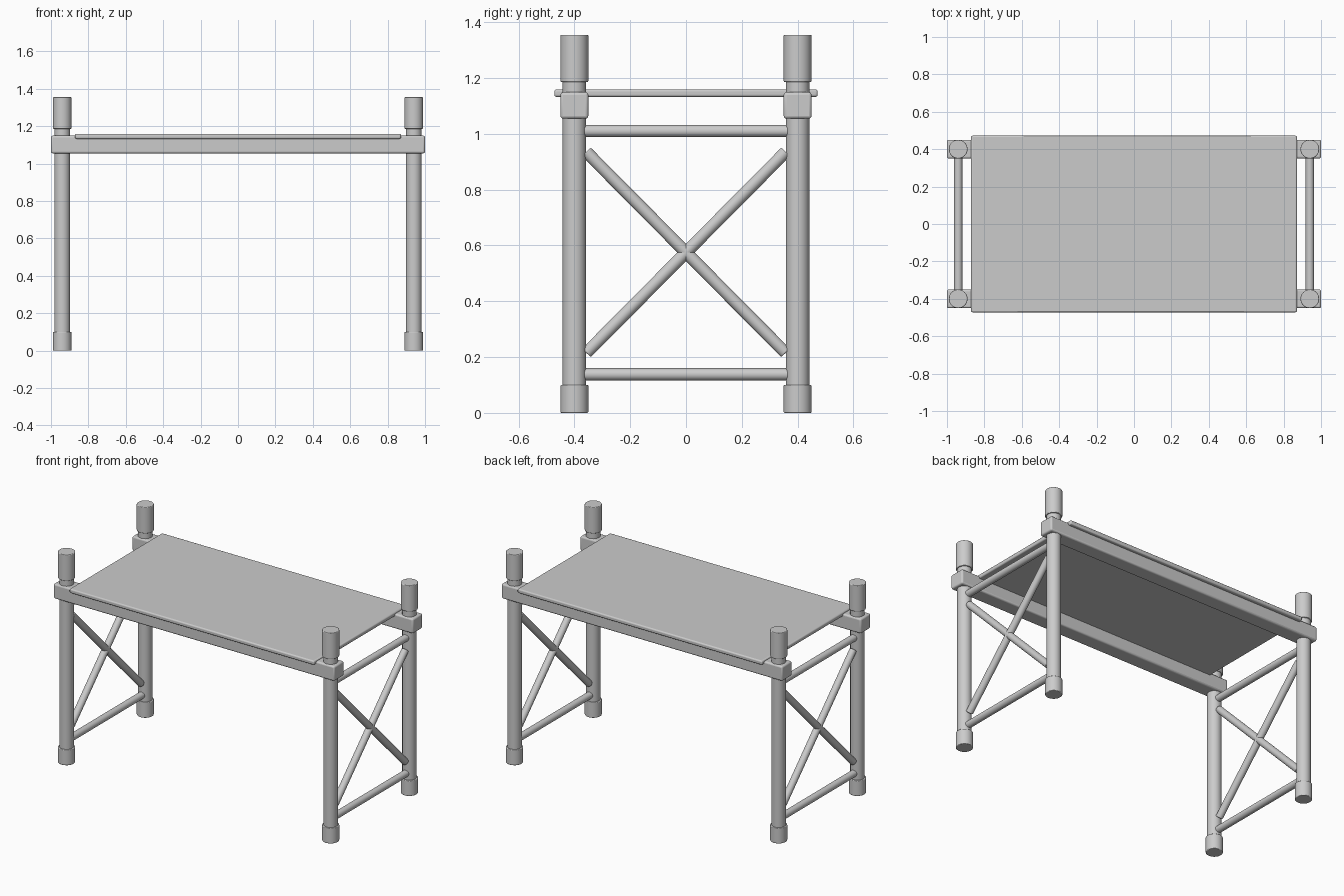
import bpy
from mathutils import Vector

if "Cube" in bpy.data.objects:
    bpy.data.objects.remove(bpy.data.objects["Cube"])

LEG_X, LEG_Y = 0.94, 0.40


def finish(ob, name, bevel, segments=3):
    ob.name = name
    if bevel:
        mod = ob.modifiers.new("edge_rounding", 'BEVEL')
        mod.width = bevel
        mod.segments = segments
        mod.limit_method = 'ANGLE'
        mod.angle_limit = 0.8
    bpy.ops.object.shade_smooth_by_angle()
    return ob


def rod(name, start, end, radius, bevel=0.004):
    a, b = Vector(start), Vector(end)
    bpy.ops.mesh.primitive_cylinder_add(vertices=32, radius=radius,
                                        depth=(b - a).length, location=(a + b) / 2)
    ob = bpy.context.object
    ob.rotation_euler = (b - a).to_track_quat('Z', 'Y').to_euler()
    return finish(ob, name, bevel)


def box(name, centre, size, bevel):
    bpy.ops.mesh.primitive_cube_add(size=1, location=centre)
    ob = bpy.context.object
    ob.scale = size
    bpy.ops.object.transform_apply(location=False, rotation=False, scale=True)
    return finish(ob, name, bevel)


for sx, side in ((-1, "left"), (1, "right")):
    x = sx * LEG_X
    # Legs with feet and post caps
    for sy, end in ((-1, "front"), (1, "back")):
        y = sy * LEG_Y
        rod(f"{end}_{side}_leg", (x, y, 0.05), (x, y, 1.25), 0.042, 0)
        rod(f"{end}_{side}_foot", (x, y, 0), (x, y, 0.10), 0.05)
        rod(f"{end}_{side}_cap", (x, y, 1.186), (x, y, 1.355), 0.05)
    # Horizontal side bars
    for z, level in ((0.138, "lower"), (1.01, "upper")):
        rod(f"{side}_{level}_bar", (x, -0.367, z), (x, 0.367, z), 0.022)
    # Crossed braces
    for s, tag in ((-1, "falling"), (1, "rising")):
        rod(f"{side}_{tag}_brace", (x, -0.357, 0.575 - s * 0.36),
            (x, 0.357, 0.575 + s * 0.36), 0.022)

# Long rails
for sy, end in ((-1, "front"), (1, "back")):
    box(f"{end}_rail", (0, sy * LEG_Y, 1.102), (2.0, 0.10, 0.095), 0.01)

# Table top
box("table_top", (0, 0, 1.146), (1.742, 0.944, 0.027), 0.008)
